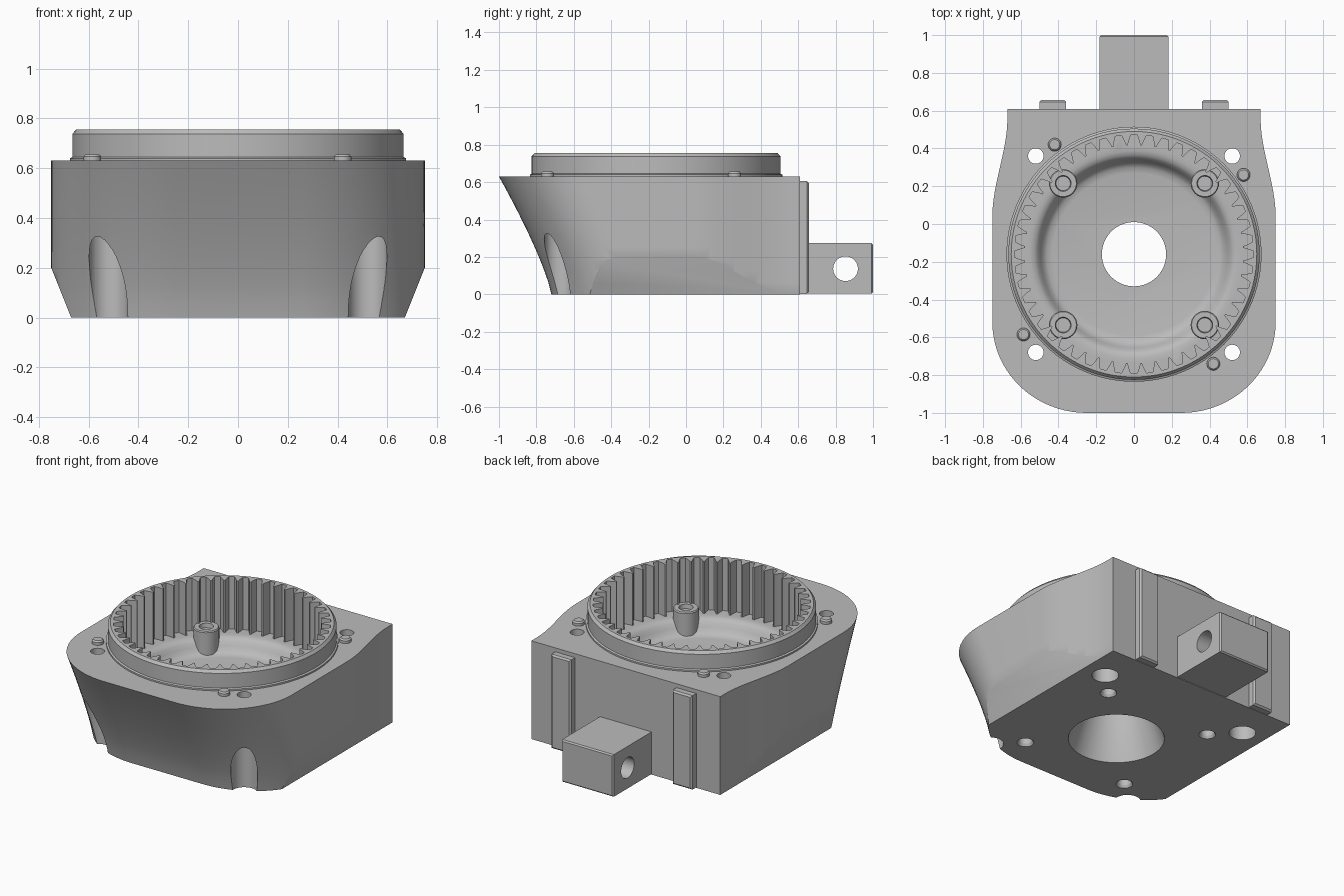
import bpy, bmesh, math
from mathutils import Matrix, Vector

if "Cube" in bpy.data.objects:
    bpy.data.objects.remove(bpy.data.objects["Cube"], do_unlink=True)

metal = bpy.data.materials.new("plain_grey")
metal.use_nodes = True
GREY = (0.5, 0.5, 0.5, 1)
metal.diffuse_color = GREY
metal.node_tree.nodes["Principled BSDF"].inputs["Base Color"].default_value = GREY

AXIS_Y = -0.16      # centre of the round parts
TOP = 0.63          # top of the body
RIM = 0.755         # top of the ring


def loft(name, sections):
    """Closed solid through rings of equal point count."""
    bm = bmesh.new()
    rings = [[bm.verts.new(p) for p in s] for s in sections]
    n = len(rings[0])
    for a, b in zip(rings, rings[1:]):
        for i in range(n):
            j = (i + 1) % n
            bm.faces.new((a[i], a[j], b[j], b[i]))
    bm.faces.new(rings[0][::-1])
    bm.faces.new(rings[-1])
    bmesh.ops.recalc_face_normals(bm, faces=bm.faces)
    mesh = bpy.data.meshes.new(name)
    bm.to_mesh(mesh)
    bm.free()
    mesh.materials.append(metal)
    ob = bpy.data.objects.new(name, mesh)
    bpy.context.collection.objects.link(ob)
    return ob


def turned(name, profile, x=0, y=AXIS_Y, n=32):
    """Round solid from (radius, z) pairs, ordered along its surface."""
    angles = [2 * math.pi * i / n for i in range(n)]
    return loft(name, [[(x + r * math.cos(a), y + r * math.sin(a), z) for a in angles]
                       for r, z in profile])


def box(name, x0, x1, y0, y1, z0, z1, bevel=0.01):
    ob = loft(name, [[(x0, y0, z), (x1, y0, z), (x1, y1, z), (x0, y1, z)] for z in (z0, z1)])
    bm = bmesh.new()
    bm.from_mesh(ob.data)
    edges = [e for e in bm.edges if min(v.co.y for v in e.verts) > y1 - 0.001]
    bmesh.ops.bevel(bm, geom=edges, offset=bevel, segments=1, affect='EDGES')
    bm.to_mesh(ob.data)
    bm.free()
    return ob


def combine(ob, other, operation='DIFFERENCE'):
    other.hide_render = True
    mod = ob.modifiers.new("cut", 'BOOLEAN')
    mod.operation, mod.object, mod.solver = operation, other, 'EXACT'
    bpy.context.view_layer.objects.active = ob
    bpy.ops.object.modifier_apply(modifier=mod.name)
    bpy.data.objects.remove(other, do_unlink=True)


# Body outline: waisted back, straight flanks, rounded front that leans out upward
def body_section(z):
    t = z / TOP
    front = -0.72 - 0.28 * t ** 1.25
    corner_y = -0.27 - 0.25 * t
    half = [(0.67, 0.61)]
    for i in range(13):
        u = i / 12
        half.append((0.67 + 0.08 * u * u * (3 - 2 * u), 0.56 - 0.52 * u))
    for i in range(21):
        a = math.pi / 2 * i / 20
        half.append((0.25 + 0.5 * math.cos(a), corner_y + (front - corner_y) * math.sin(a)))
    return [(x, y, z) for x, y in half] + [(-x, y, z) for x, y in reversed(half)]


body = loft("gearbox_body", [body_section(TOP * i / 10) for i in range(11)])

# Slanted lower flanks
for s in (1, -1):
    wedge = [(0.67 - 0.04, -0.1), (0.83, 0.4), (0.95, -0.1)]
    combine(body, loft("flank_cutter", [[(s * x, y, z) for x, z in wedge] for y in (-1.2, 1.2)]))

# Raised ring on the top
combine(body, turned("ring_blank", [
    (0.675, 0.57), (0.675, 0.64), (0.665, 0.645), (0.665, 0.738), (0.65, RIM)], n=96), 'UNION')

# Internal gear teeth
TEETH = 48
gear = []
for i in range(TEETH):
    for u, r in ((-0.36, 0.6), (-0.2, 0.632), (0.2, 0.632), (0.36, 0.6), (0.44, 0.578), (0.56, 0.578)):
        a = 2 * math.pi * (i + u) / TEETH
        gear.append((r * math.cos(a), AXIS_Y + r * math.sin(a)))
combine(body, loft("gear_cutter", [[(x, y, z) for x, y in gear] for z in (0.42, 0.9)]))

# Bowl floor and flared shaft opening
combine(body, turned("bowl_cutter", [
    (0.43, 0.33), (0.46, 0.336), (0.48, 0.35), (0.495, 0.375), (0.51, 0.4),
    (0.525, 0.413), (0.55, 0.421), (0.55, 0.6)], n=96))
combine(body, turned("shaft_cutter", [(0.283, -0.01), (0.17, 0.32), (0.17, 0.5)], n=64))

# Mounting holes with deep counterbores; the front ones break through the wall
for x in (-0.52, 0.52):
    for y in (0.36, -0.68):
        combine(body, turned("mount_cutter", [
            (0.078, -0.05), (0.078, 0.5), (0.041, 0.5), (0.041, 0.8)], x, y))

# Screw holes from below and bosses inside the bowl
bosses = [(x, AXIS_Y + y) for x in (-0.375, 0.375) for y in (-0.375, 0.375)]
for x, y in bosses:
    combine(body, turned("screw_cutter", [(0.055, -0.01), (0.04, 0.015), (0.04, 0.25)], x, y))
parts = [body]
for x, y in bosses:
    parts.append(turned("screw_boss", [
        (0.075, 0.3), (0.075, 0.48), (0.07, 0.487), (0.042, 0.487), (0.038, 0.46)], x, y))

# Locating pins on the top face
for x, y in ((-0.42, 0.42), (0.58, 0.26), (-0.585, -0.585), (0.42, -0.74)):
    parts.append(turned("locating_pin", [(0.035, 0.6), (0.035, 0.647), (0.027, 0.656)], x, y, 24))

# Back rails
for s in (-1, 1):
    parts.append(box("back_rail", s * 0.43 - 0.07, s * 0.43 + 0.07, 0.58, 0.657, 0.003, 0.605))

# Tail lug with a cross hole
lug = box("tail_lug", -0.183, 0.183, 0.58, 1.0, 0.004, 0.274, 0.008)
pin_hole = turned("lug_cutter", [(0.066, -0.5), (0.066, 0.5)], 0, 0, 40)
pin_hole.data.transform(Matrix.Translation(Vector((0, 0.853, 0.137))) @ Matrix.Rotation(math.pi / 2, 4, 'Y'))
combine(lug, pin_hole)
parts.append(lug)

# Smooth curved surfaces, keep crisp edges
bpy.ops.object.select_all(action='DESELECT')
for ob in parts:
    ob.select_set(True)
bpy.context.view_layer.objects.active = body
bpy.ops.object.shade_smooth_by_angle(angle=math.radians(25))
